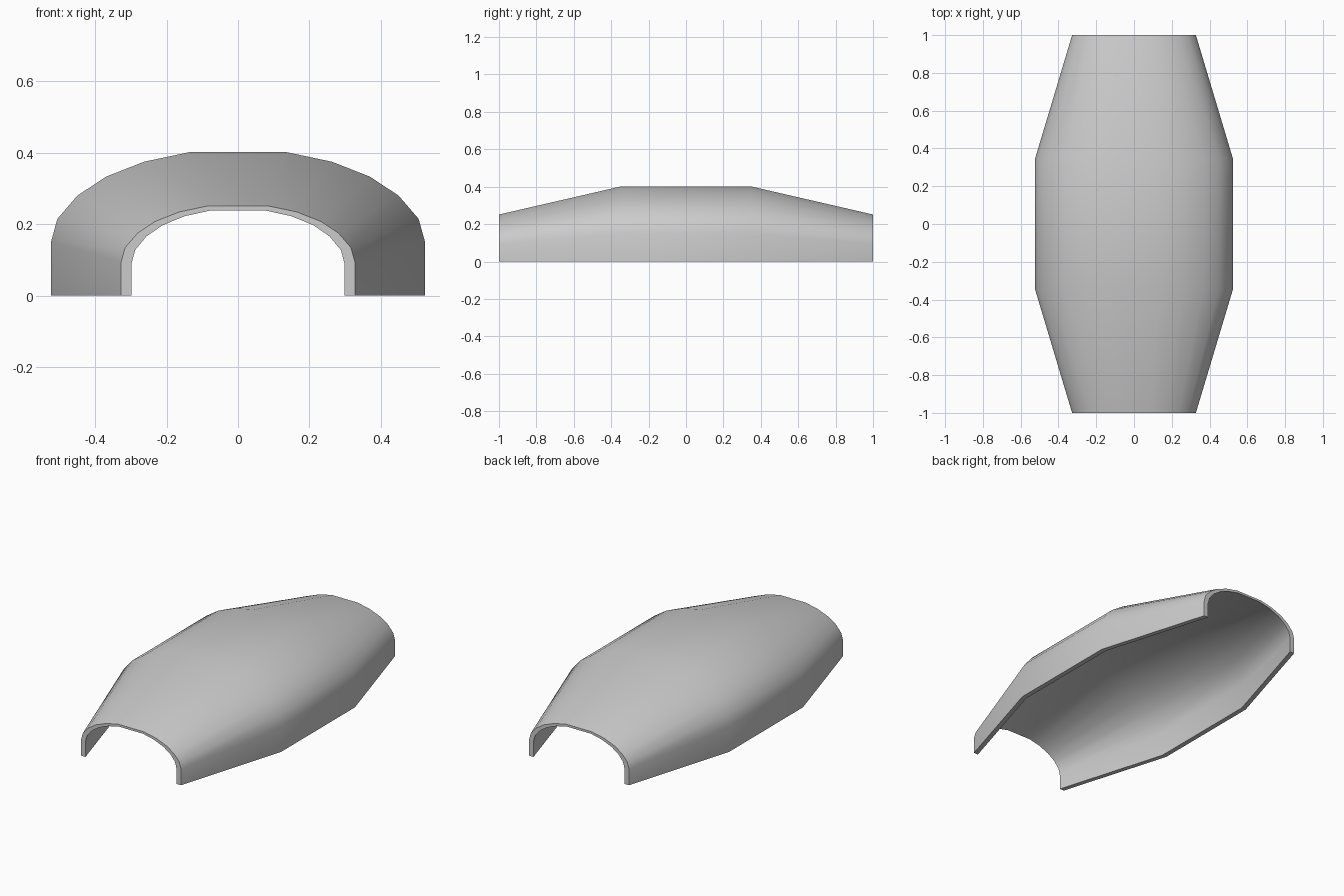
import bpy, bmesh, math

if "Cube" in bpy.data.objects:
    bpy.data.objects.remove(bpy.data.objects["Cube"])

# Half arch profile at the widest section (x, z), foot to crown
HALF = [(0.524, 0), (0.524, 0.15), (0.506, 0.215), (0.45, 0.28),
        (0.37, 0.333), (0.263, 0.375), (0.135, 0.402)]
PROFILE = HALF + [(-x, z) for x, z in reversed(HALF)]
WALL_X, WALL_Z = 0.029, 0.013

# Lengthwise stations: (y, section scale)
STATIONS = [(-1, 0.625), (-0.345, 1), (0.345, 1), (1, 0.625)]

bm = bmesh.new()


def arch(y, sx, sz):
    return [bm.verts.new((x * sx, y, z * sz)) for x, z in PROFILE]


# Closed cross-section rings: outer arch followed by reversed inner arch
rings = []
for y, s in STATIONS:
    outer = arch(y, s, s)
    inner = arch(y, s - WALL_X / 0.524, s - WALL_Z / 0.402)
    rings.append(outer + inner[::-1])

# Skin between rings, including the foot rims
n = len(rings[0])
for a, b in zip(rings, rings[1:]):
    for i in range(n):
        j = (i + 1) % n
        bm.faces.new((a[i], a[j], b[j], b[i]))

# End rims between the outer and inner arches
for r in (rings[0], rings[-1]):
    for i in range(n // 2 - 1):
        bm.faces.new((r[i], r[i + 1], r[n - 2 - i], r[n - 1 - i]))

bmesh.ops.recalc_face_normals(bm, faces=bm.faces)
mesh = bpy.data.meshes.new("arched_shell")
bm.to_mesh(mesh)
bm.free()

# Arched shell
shell = bpy.data.objects.new("arched_shell", mesh)
bpy.context.collection.objects.link(shell)
bpy.context.view_layer.objects.active = shell
shell.select_set(True)
bpy.ops.object.shade_smooth_by_angle(angle=math.radians(35))
